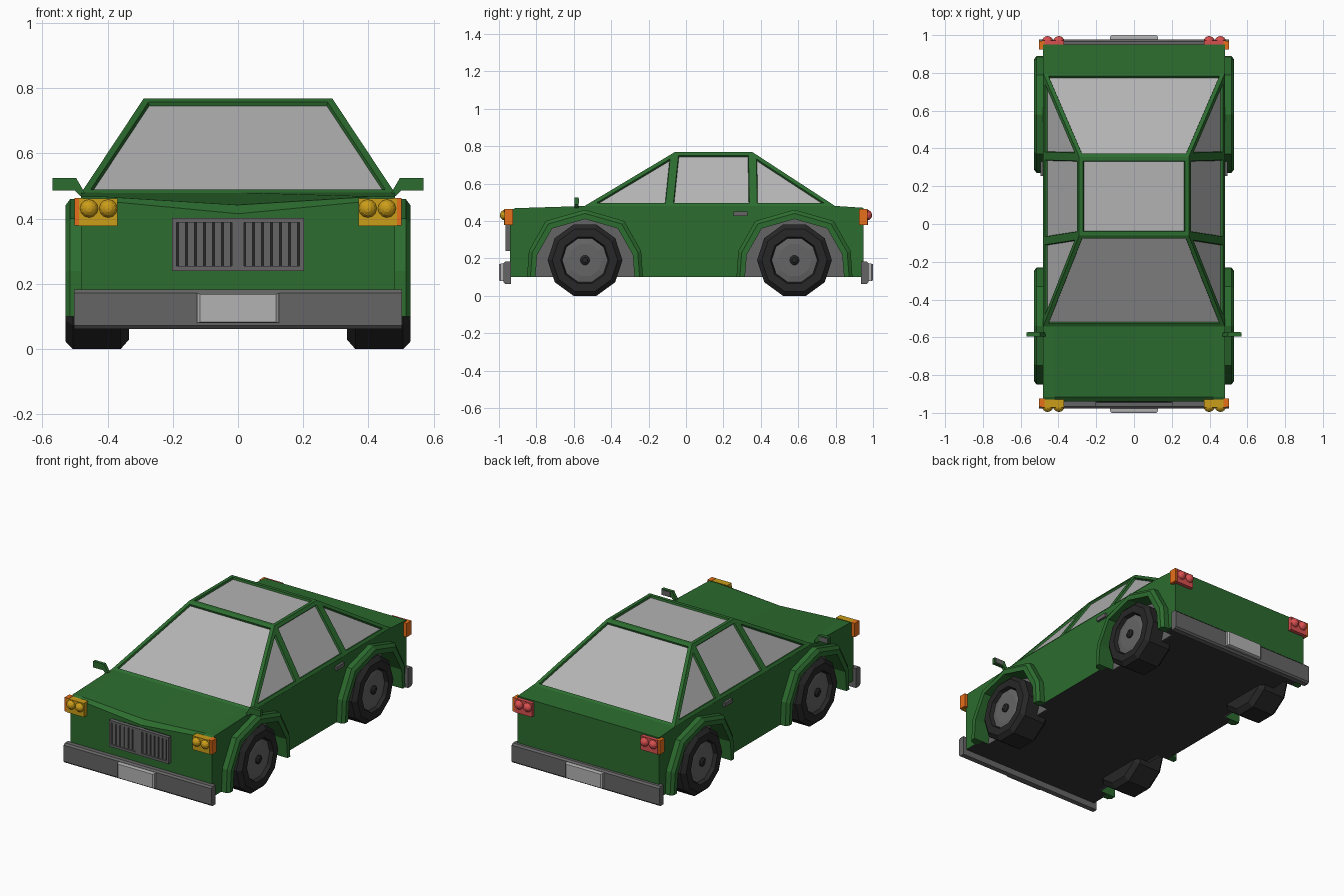
import bpy, bmesh, math
from mathutils import Matrix

if "Cube" in bpy.data.objects:
    bpy.data.objects.remove(bpy.data.objects["Cube"])


def material(name, rgb):
    m = bpy.data.materials.new(name)
    m.diffuse_color = (*rgb, 1)
    m.use_nodes = True
    m.node_tree.nodes["Principled BSDF"].inputs["Base Color"].default_value = m.diffuse_color
    return m


GREEN = material("green_paint", (0.025, 0.15, 0.028))
DARK = material("dark_underside", (0.035, 0.035, 0.035))
TYRE = material("tyre_rubber", (0.02, 0.02, 0.02))
TRIM = material("trim_grey", (0.13, 0.13, 0.13))
GLASS = material("window_grey", (0.45, 0.45, 0.45))
YELLOW = material("yellow_lamp", (0.6, 0.34, 0.01))
ORANGE = material("orange_lamp", (0.8, 0.16, 0.01))
RED = material("red_lamp", (0.7, 0.08, 0.08))


def finish(name, bm, mats):
    me = bpy.data.meshes.new(name)
    bm.to_mesh(me)
    bm.free()
    for m in mats:
        me.materials.append(m)
    ob = bpy.data.objects.new(name, me)
    bpy.context.collection.objects.link(ob)
    return ob


def loft(name, sections, mat, dark_floor=False):
    """Skin closed cross-sections and cap both ends."""
    bm = bmesh.new()
    rings = [[bm.verts.new(p) for p in s] for s in sections]
    n = len(rings[0])
    for a, b in zip(rings, rings[1:]):
        for i in range(n):
            j = (i + 1) % n
            bm.faces.new((a[i], a[j], b[j], b[i]))
    bm.faces.new(rings[0])
    bm.faces.new(rings[-1][::-1])
    bmesh.ops.recalc_face_normals(bm, faces=bm.faces)
    if dark_floor:
        for f in bm.faces:
            if f.normal.z < -0.9 and f.calc_center_median().z < 0.11:
                f.material_index = 1
    return finish(name, bm, [mat, DARK] if dark_floor else [mat])


def box(name, x0, x1, y0, y1, z0, z1, mat):
    return loft(name, [[(x, y0, z0), (x, y1, z0), (x, y1, z1), (x, y0, z1)]
                       for x in (x0, x1)], mat)


def slab_x(name, profile, x0, x1, mat, dark_floor=False):
    return loft(name, [[(x, y, z) for y, z in profile] for x in (x0, x1)], mat, dark_floor)


def lathe_x(name, profile, cy, cz, mat, n=10):
    """Turn (x, radius) pairs around a sideways axle, flat side down."""
    ang = [2 * math.pi * (i + 0.5) / n - math.pi / 2 for i in range(n)]
    return loft(name, [[(x, cy + r * math.cos(a), cz + r * math.sin(a)) for a in ang]
                       for x, r in profile], mat)


def symmetric(half):
    return half + [(-y, z) for y, z in half[-2::-1]]


ARCH_IN = symmetric([(-0.265, 0.10), (-0.255, 0.22), (-0.175, 0.36), (0, 0.41)])
ARCH_OUT = symmetric([(-0.31, 0.10), (-0.30, 0.24), (-0.21, 0.40), (0, 0.46)])
AXLES = {"front": -0.54, "rear": 0.58}
SIDES = {"right": 1, "left": -1}
WELL = 0.42  # inner depth of the wheel wells

# Central body with the shallow V in the bonnet
stations = [(-0.94, 0.455, 0.415), (-0.915, 0.468, 0.442), (-0.53, 0.48, 0.48),
            (0.80, 0.48, 0.48), (0.95, 0.47, 0.47)]
loft("body_core", [[(-WELL, y, 0.1), (WELL, y, 0.1), (WELL, y, t), (0, y, m), (-WELL, y, t)]
                   for y, t, m in stations], GREEN, True)

# Side panels with wheel cut-outs
panel = [(-0.94, 0.1)] + [(y, t) for y, t, m in stations] + [(0.95, 0.1)]
for cy in (AXLES["rear"], AXLES["front"]):
    panel += [(cy + y, z) for y, z in ARCH_IN[::-1]]

for side, s in SIDES.items():
    slab_x(f"side_panel_{side}", panel, s * WELL, s * 0.482, GREEN, True)
    for end, cy in AXLES.items():
        tag = f"{end}_{side}"
        # Wheel well lining
        slab_x(f"wheel_well_{tag}", [(cy + y, z) for y, z in ARCH_IN],
               s * (WELL - 0.01), s * (WELL + 0.004), TRIM)
        # Flared arch with a chamfered outer edge
        rings = []
        for (yo, zo), (yi, zi) in zip(ARCH_OUT, ARCH_IN):
            ym, zm = yo + (yi - yo) * 0.4, zo + (zi - zo) * 0.4
            rings.append([(s * x, cy + y, z) for x, y, z in (
                (0.47, yo, zo), (0.515, yo, zo), (0.53, ym, zm), (0.53, yi, zi), (0.47, yi, zi))])
        loft(f"wheel_arch_{tag}", rings, GREEN)
        # Wheel
        lathe_x(f"tyre_{tag}", [(s * x, r) for x, r in (
            (0.335, 0.17), (0.36, 0.2), (0.507, 0.2), (0.53, 0.175),
            (0.53, 0.13), (0.505, 0.122))], cy, 0.19, TYRE)
        lathe_x(f"rim_{tag}", [(s * 0.49, 0.122), (s * 0.508, 0.122), (s * 0.514, 0.09)],
                cy, 0.19, TRIM)
        lathe_x(f"hub_{tag}", [(s * 0.5, 0.026), (s * 0.522, 0.026), (s * 0.53, 0.014)],
                cy, 0.19, TYRE)

    # Door handle
    box(f"door_handle_{side}", s * 0.475, s * 0.496, 0.255, 0.33, 0.425, 0.45, TRIM)

    # Wing mirror
    shape = [(0.465, 0.47), (0.485, 0.47), (0.502, 0.487), (0.57, 0.487), (0.57, 0.525), (0.497, 0.525)]
    loft(f"wing_mirror_{side}", [[(s * x, y, z) for x, z in shape] for y in (-0.595, -0.575)], GREEN)
    box(f"mirror_glass_{side}", s * 0.508, s * 0.564, -0.58, -0.572, 0.492, 0.52, TRIM)

    # Lamp clusters with two bulbs and a wrap-round indicator
    for end, d, mat in (("head", -1, YELLOW), ("tail", 1, RED)):
        box(f"{end}lamp_{side}", s * 0.37, s * 0.488, d * 0.93, d * 0.972, 0.377, 0.462, mat)
        box(f"{end}_indicator_{side}", s * 0.475, s * 0.502, d * 0.924, d * 0.97, 0.379, 0.464, ORANGE)
        for i, x in enumerate((0.398, 0.457)):
            bm = bmesh.new()
            bmesh.ops.create_uvsphere(
                bm, u_segments=12, v_segments=8, radius=0.029,
                matrix=Matrix.Translation((s * x, d * 0.966, 0.431)) @ Matrix.Rotation(math.pi / 2, 4, "X"))
            finish(f"{end}lamp_bulb_{side}_{i + 1}", bm, [mat])

# Bumpers and blank plates
for end, d in (("front", -1), ("rear", 1)):
    bumper = [(0.935, 0.062), (0.967, 0.062), (0.977, 0.072), (0.977, 0.172), (0.967, 0.182), (0.935, 0.182)]
    slab_x(f"{end}_bumper", [(d * y, z) for y, z in bumper], -0.503, 0.503, TRIM)
    plate = [[(x * k, d * y, 0.125 + z * k) for x, z in
              ((-0.126, -0.046), (0.126, -0.046), (0.126, 0.046), (-0.126, 0.046))]
             for y, k in ((0.97, 1), (0.993, 1), (1.0, 0.93))]
    loft(f"{end}_plate", plate, GLASS)

# Grille: backing, surround and two banks of slats
box("grille_back", -0.2, 0.2, -0.948, -0.93, 0.24, 0.402, TYRE)
for i, (x0, x1, z0, z1) in enumerate(((-0.203, 0.203, 0.24, 0.255), (-0.203, 0.203, 0.388, 0.402),
                                      (-0.203, -0.188, 0.24, 0.402), (0.188, 0.203, 0.24, 0.402),
                                      (-0.018, 0.018, 0.24, 0.402))):
    box(f"grille_surround_{i + 1}", x0, x1, -0.966, -0.93, z0, z1, TRIM)
for s in (1, -1):
    for i in range(6):
        x = s * (0.034 + i * 0.0275)
        box(f"grille_slat_{'left' if s < 0 else 'right'}_{i + 1}", x - 0.0105, x + 0.0105,
            -0.96, -0.93, 0.25, 0.392, TRIM)


def cabin(name, keep_glass, mat):
    """Cabin shell whose every pane is inset; keep either the frames or the panes."""
    bm = bmesh.new()
    side = [(0.482, -0.545, 0.478), (0.482, -0.09, 0.478), (0.482, 0.36, 0.478),
            (0.482, 0.80, 0.478), (0.29, 0.355, 0.768), (0.29, -0.06, 0.768)]
    r = [bm.verts.new(p) for p in side]
    l = [bm.verts.new((-x, y, z)) for x, y, z in side]
    for v in (r, l):
        for ids in ((0, 1, 5), (1, 2, 4, 5), (2, 3, 4)):
            bm.faces.new([v[i] for i in ids])
    for a, b in ((0, 5), (5, 4), (4, 3)):
        bm.faces.new((r[a], r[b], l[b], l[a]))
    base = bm.faces.new((r[0], r[1], r[2], r[3], l[3], l[2], l[1], l[0]))
    bmesh.ops.recalc_face_normals(bm, faces=bm.faces)
    bmesh.ops.delete(bm, geom=[base], context="FACES_ONLY")
    panes = list(bm.faces)
    bmesh.ops.inset_individual(bm, faces=panes, thickness=0.021, use_even_offset=True)
    bmesh.ops.inset_individual(bm, faces=panes, thickness=0.003, depth=-0.012, use_even_offset=True)
    drop = [f for f in bm.faces if (f in panes) != keep_glass]
    bmesh.ops.delete(bm, geom=drop, context="FACES")
    return finish(name, bm, [mat])


# Cabin
cabin("cabin_frame", False, GREEN)
cabin("window_glass", True, GLASS)
